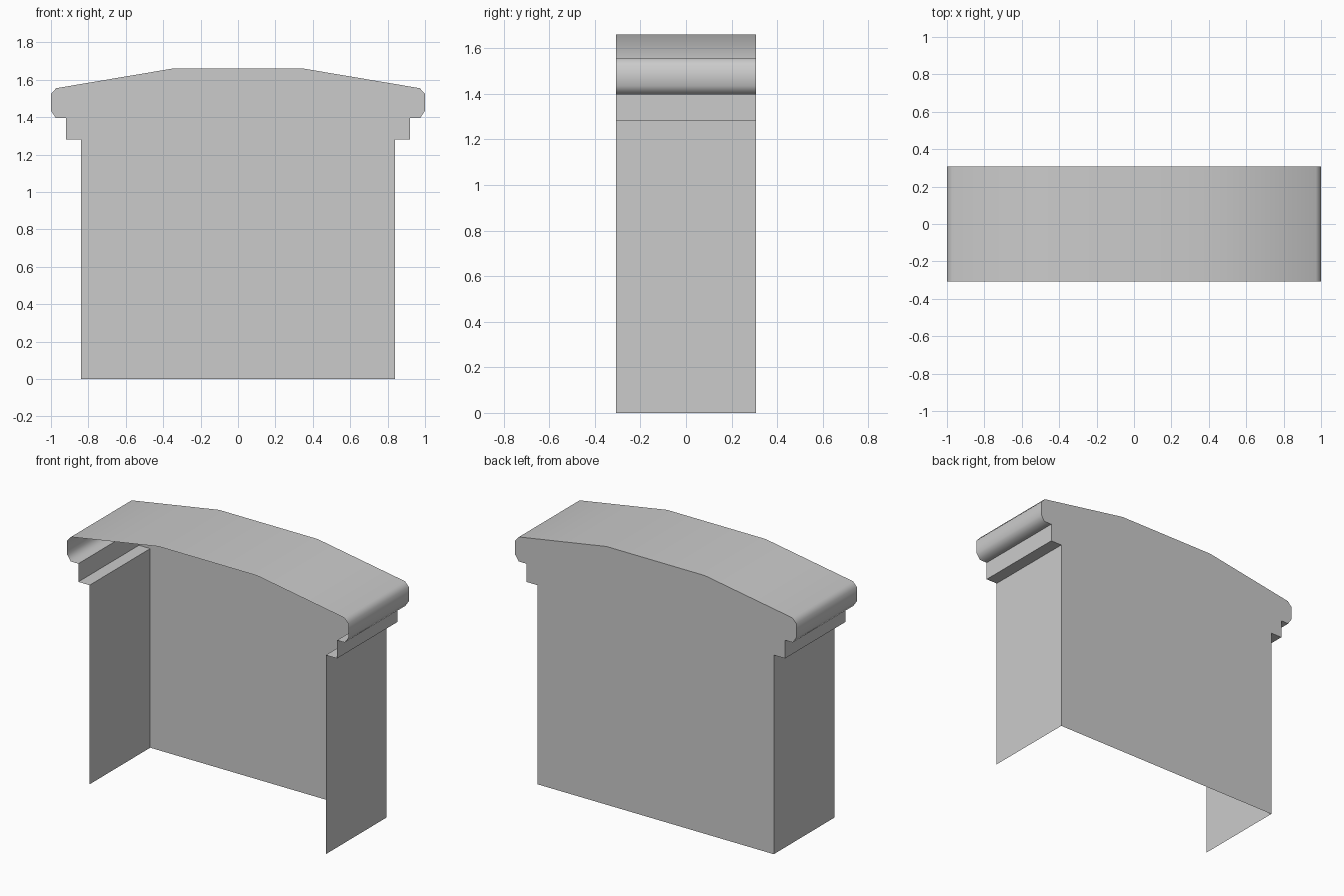
import bpy
import bmesh
import math

cube = bpy.data.objects.get("Cube")
if cube:
    bpy.data.objects.remove(cube, do_unlink=True)

HALF_DEPTH = 0.308

# Right-hand half of the outline, from the floor up to the crown
SIDE = [(0.84, 0.0), (0.84, 1.28)]
MOULDING = [(0.84, 1.28), (0.92, 1.28), (0.92, 1.397)]
CAP = [(0.92, 1.397), (0.975, 1.397), (1.0, 1.435), (1.0, 1.525),
       (0.972, 1.555), (0.35, 1.66)]

grey = bpy.data.materials.new("plain grey")
grey.use_nodes = True
grey.diffuse_color = (0.6, 0.6, 0.6, 1)
grey.node_tree.nodes["Principled BSDF"].inputs["Base Color"].default_value = grey.diffuse_color


def mirrored(profile):
    """The same profile on the other side, walked back downwards."""
    return [(-x, z) for x, z in reversed(profile)]


def finish(name, bm, smooth=False):
    mesh = bpy.data.meshes.new(name)
    bm.to_mesh(mesh)
    bm.free()
    mesh.materials.append(grey)
    obj = bpy.data.objects.new(name, mesh)
    bpy.context.collection.objects.link(obj)
    if smooth:
        bpy.ops.object.select_all(action="DESELECT")
        obj.select_set(True)
        bpy.context.view_layer.objects.active = obj
        bpy.ops.object.shade_smooth_by_angle(angle=math.radians(70))


def sheet(name, profile, smooth=False):
    """Thin sheet following a profile from front to back, facing outwards."""
    bm = bmesh.new()
    front = [bm.verts.new((x, -HALF_DEPTH, z)) for x, z in profile]
    back = [bm.verts.new((x, HALF_DEPTH, z)) for x, z in profile]
    for i in range(len(profile) - 1):
        bm.faces.new((front[i], back[i], back[i + 1], front[i + 1]))
    finish(name, bm, smooth)


# Side walls and stepped mouldings
for label, shape in (("left", lambda p: p), ("right", mirrored)):
    sheet(label + "_side_wall", shape(SIDE))
    sheet(label + "_moulding", shape(MOULDING))

# Rounded cap running across the top
sheet("top_cap", CAP + mirrored(CAP), smooth=True)

# Back wall closing the whole outline; front and underside stay open
half = SIDE + MOULDING[1:] + CAP[1:]
bm = bmesh.new()
bm.faces.new([bm.verts.new((x, HALF_DEPTH, z))
              for x, z in reversed(half + mirrored(half))])
finish("back_wall", bm)
